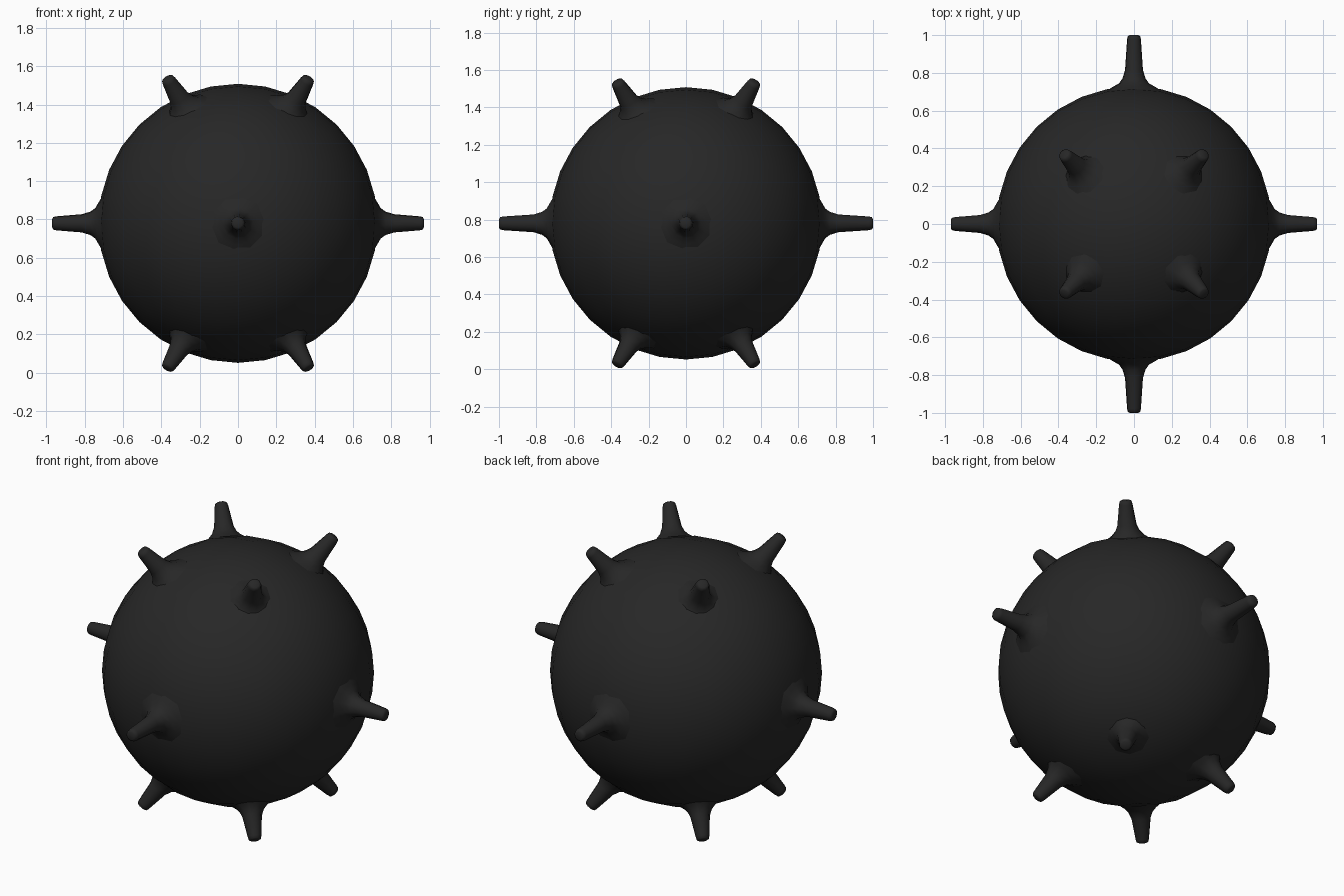
import bpy, bmesh, math
from mathutils import Vector

if "Cube" in bpy.data.objects:
    bpy.data.objects.remove(bpy.data.objects["Cube"])

R, CZ = 0.728, 0.78
CENTRE = Vector((0, 0, CZ))

mat = bpy.data.materials.new("dark_iron")
mat.diffuse_color = (0.02, 0.02, 0.02, 1)
mat.use_nodes = True
mat.node_tree.nodes["Principled BSDF"].inputs["Base Color"].default_value = mat.diffuse_color


def finish(bm, name):
    bmesh.ops.recalc_face_normals(bm, faces=bm.faces[:])
    for f in bm.faces:
        f.smooth = True
    me = bpy.data.meshes.new(name)
    bm.to_mesh(me)
    bm.free()
    me.materials.append(mat)
    ob = bpy.data.objects.new(name, me)
    bpy.context.collection.objects.link(ob)
    return ob


# Round body: subdivided cube warped to an even quad sphere
bm = bmesh.new()
bmesh.ops.create_cube(bm, size=2)
bmesh.ops.subdivide_edges(bm, edges=bm.edges[:], cuts=7, use_grid_fill=True)
for v in bm.verts:
    p = Vector([math.tan(c * math.pi / 4) for c in v.co])
    v.co = p.normalized() * R + CENTRE
finish(bm, "body")


def horn(name, base, tip, flare, sides=10):
    """Tapered horn with a flared root, lofted from base to tip (relative to centre)."""
    axis = (tip - base).normalized()
    length = (tip - base).length
    rings = flare + [(length - 0.022, 0.037), (length - 0.006, 0.033), (length, 0.022)]
    u = axis.orthogonal().normalized()
    w = axis.cross(u)
    bm = bmesh.new()
    loops = []
    for d, r in rings:
        loops.append([bm.verts.new(CENTRE + base + axis * d
                      + (u * math.cos(a) + w * math.sin(a)) * r)
                      for a in (2 * math.pi * i / sides for i in range(sides))])
    for lo, hi in zip(loops, loops[1:]):
        for i in range(sides):
            j = (i + 1) % sides
            bm.faces.new((lo[i], lo[j], hi[j], hi[i]))
    bm.faces.new(loops[-1])
    finish(bm, name)


# Four horizontal horns
side_flare = [(-0.03, 0.165), (0.0, 0.115), (0.02, 0.08), (0.045, 0.062), (0.09, 0.048)]
for label, d, reach in (("right", (1, 0, 0), 0.97), ("left", (-1, 0, 0), 0.97),
                        ("back", (0, 1, 0), 1.0), ("front", (0, -1, 0), 1.0)):
    d = Vector(d)
    horn(label + "_horn", d * 0.725, d * reach, side_flare)

# Eight diagonal horns, four above and four below
diag_flare = [(-0.03, 0.13), (0.0, 0.09), (0.025, 0.068), (0.06, 0.053)]
for sz, v in ((1, "upper"), (-1, "lower")):
    for sy, f in ((-1, "front"), (1, "back")):
        for sx, s in ((-1, "left"), (1, "right")):
            horn(f"{v}_{f}_{s}_horn", Vector((sx * 0.28, sy * 0.28, sz * 0.61)),
                 Vector((sx * 0.37, sy * 0.37, sz * 0.758)), diag_flare)
